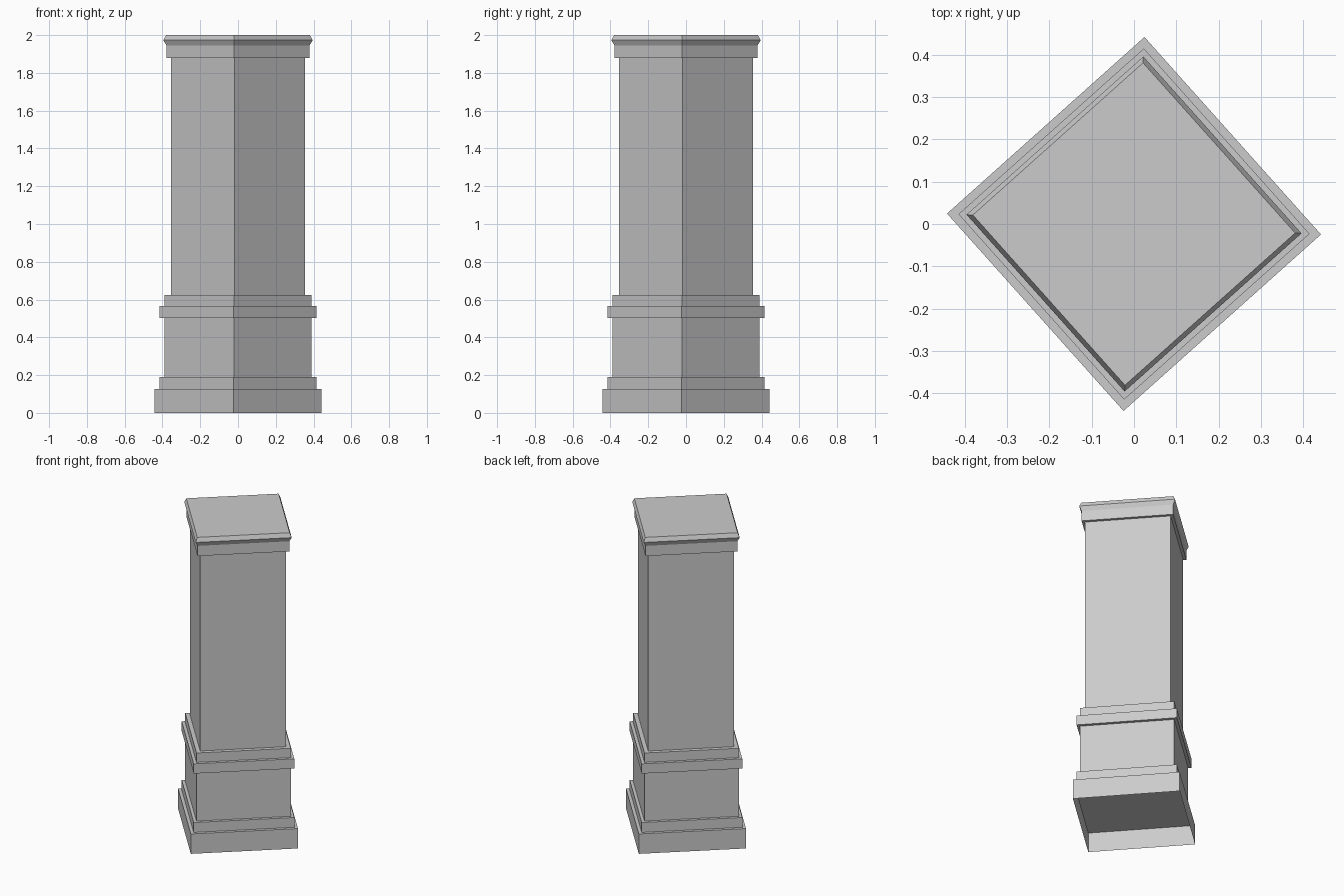
import bpy, bmesh
from math import radians, cos, sin

cube = bpy.data.objects.get("Cube")
if cube:
    bpy.data.objects.remove(cube, do_unlink=True)

# Single stone colour
stone = bpy.data.materials.new("grey_stone")
stone.use_nodes = True
colour = (0.6, 0.6, 0.6, 1)
stone.diffuse_color = colour
stone.node_tree.nodes["Principled BSDF"].inputs["Base Color"].default_value = colour

TURN = radians(-3.2)  # the whole pillar stands on the diagonal, slightly turned


def square_tier(name, sections, bottom=False, top=True):
    """Loft a square block through (height, corner radius) sections."""
    bm = bmesh.new()
    rings = []
    for z, r in sections:
        angles = [TURN + radians(90 * k) for k in range(4)]
        rings.append([bm.verts.new((r * cos(a), r * sin(a), z)) for a in angles])
    for low, high in zip(rings, rings[1:]):
        for k in range(4):
            n = (k + 1) % 4
            bm.faces.new((low[k], low[n], high[n], high[k]))
    if bottom:
        bm.faces.new(rings[0][::-1])
    if top:
        bm.faces.new(rings[-1])
    mesh = bpy.data.meshes.new(name)
    bm.to_mesh(mesh)
    bm.free()
    mesh.materials.append(stone)
    obj = bpy.data.objects.new(name, mesh)
    bpy.context.collection.objects.link(obj)
    return obj


# Stepped base, open underneath
square_tier("base_plinth", [(0, 0.442), (0.127, 0.442)])
square_tier("base_step", [(0.127, 0.415), (0.19, 0.415)])
square_tier("pedestal", [(0.19, 0.389), (0.503, 0.389)], top=False)

# Moulding between pedestal and shaft
square_tier("pedestal_band", [(0.503, 0.415), (0.565, 0.415)], bottom=True)
square_tier("shaft_footing", [(0.565, 0.389), (0.625, 0.389)])

# Shaft and flared cap
square_tier("shaft", [(0.625, 0.354), (1.88, 0.354)], top=False)
square_tier("cap", [(1.88, 0.379), (1.945, 0.379), (1.973, 0.396), (2.0, 0.381)], bottom=True)
